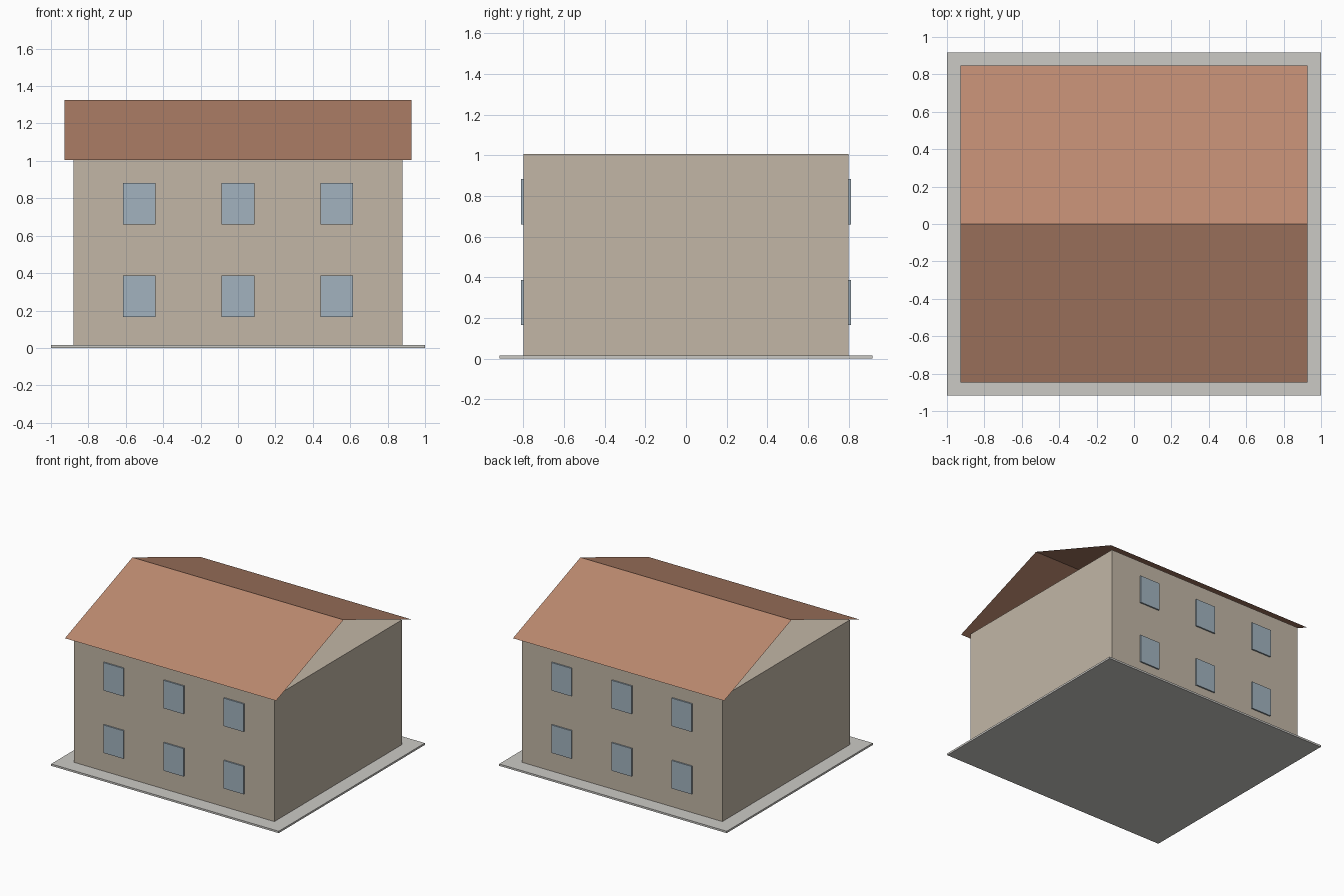
import bpy, bmesh

if "Cube" in bpy.data.objects:
    bpy.data.objects.remove(bpy.data.objects["Cube"])


def material(name, rgb):
    m = bpy.data.materials.new(name)
    m.diffuse_color = (*rgb, 1)
    m.use_nodes = True
    m.node_tree.nodes["Principled BSDF"].inputs["Base Color"].default_value = m.diffuse_color
    return m


wall_mat = material("plaster", (0.54, 0.47, 0.38))
roof_mat = material("roof_tile", (0.50, 0.25, 0.16))
glass_mat = material("glass", (0.36, 0.45, 0.52))
slab_mat = material("paving", (0.60, 0.59, 0.56))


def box(name, x, y, z, mat):
    """Box from (min, max) ranges on each axis."""
    bpy.ops.mesh.primitive_cube_add(size=1, location=[sum(r) / 2 for r in (x, y, z)])
    o = bpy.context.object
    o.name = name
    o.scale = [r[1] - r[0] for r in (x, y, z)]
    bpy.ops.object.transform_apply(location=False, rotation=False, scale=True)
    o.data.materials.append(mat)
    return o


# ground slab and wall block
box("base_slab", (-1, 1), (-0.917, 0.917), (0, 0.015), slab_mat)
box("walls", (-0.88, 0.88), (-0.8, 0.8), (0.01, 1.006), wall_mat)

# open gable roof: thin sheet profile swept along x, faces turned to the inside
bm = bmesh.new()
profile = [(-0.847, 1.006), (0, 1.325), (0.847, 1.006)]
rows = [[bm.verts.new((x, y, z)) for y, z in profile] for x in (-0.928, 0.928)]
for i in range(2):
    bm.faces.new((rows[0][i], rows[0][i + 1], rows[1][i + 1], rows[1][i]))
mesh = bpy.data.meshes.new("roof")
bm.to_mesh(mesh)
bm.free()
mesh.materials.append(roof_mat)
bpy.context.collection.objects.link(bpy.data.objects.new("roof", mesh))

# windows: three columns, two floors, front and back
for side, s in (("front", -1), ("back", 1)):
    for floor, z in enumerate((0.276, 0.772)):
        for col, x in enumerate((-0.528, 0, 0.528)):
            box(f"window_{side}_{floor}_{col}", (x - 0.088, x + 0.088),
                sorted((s * 0.79, s * 0.811)), (z - 0.111, z + 0.111), glass_mat)
